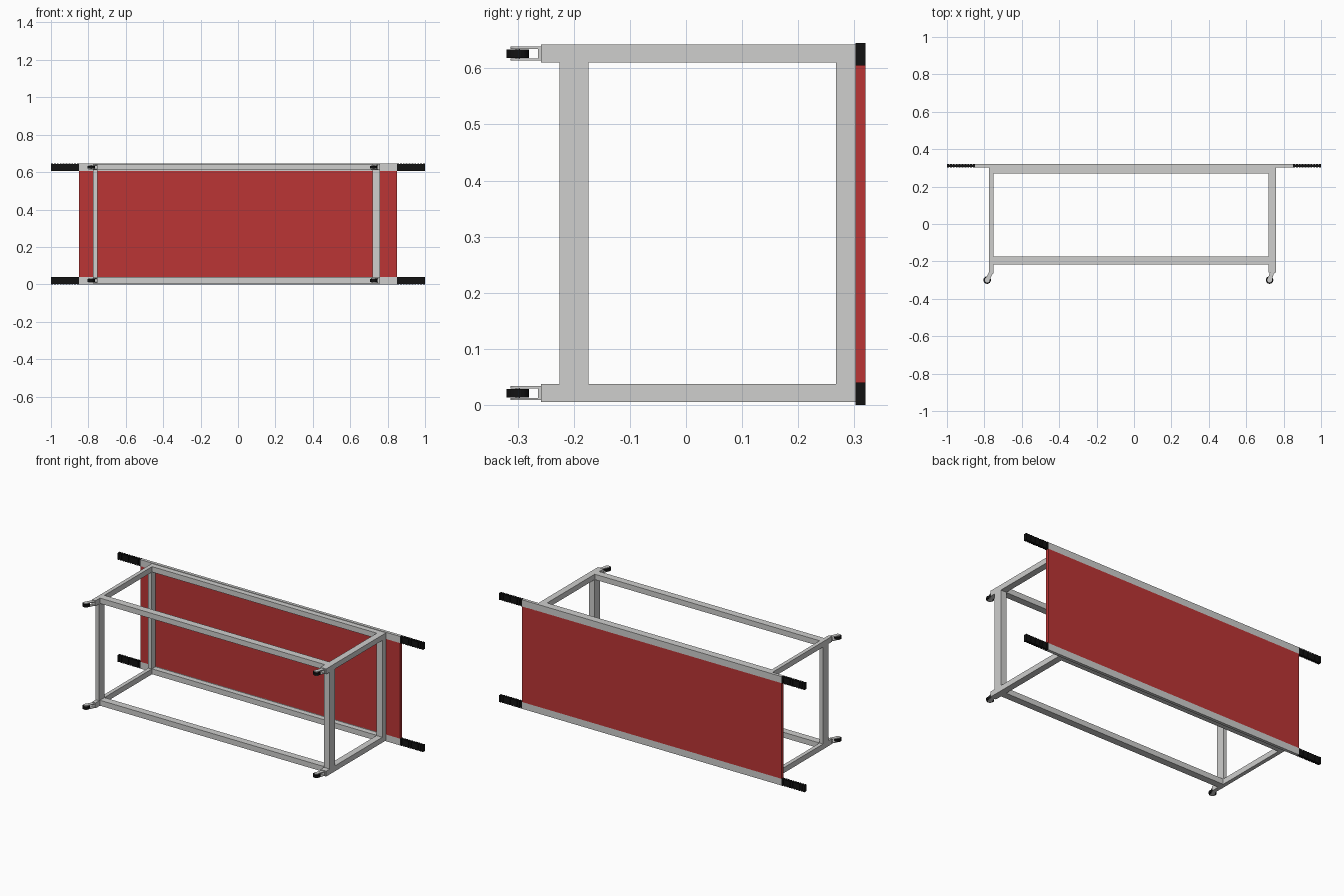
import bpy
import bmesh
import math
from mathutils import Vector, Matrix

cube = bpy.data.objects.get("Cube")
if cube:
    bpy.data.objects.remove(cube, do_unlink=True)


def material(name, rgb):
    mat = bpy.data.materials.new(name)
    mat.use_nodes = True
    mat.diffuse_color = (*rgb, 1)
    mat.node_tree.nodes["Principled BSDF"].inputs["Base Color"].default_value = (*rgb, 1)
    return mat


METAL = material("light grey metal", (0.62, 0.62, 0.61))
RED = material("red canvas", (0.5, 0.035, 0.035))
BLACK = material("black rubber", (0.006, 0.006, 0.006))


def finish(name, bm, mat):
    bmesh.ops.recalc_face_normals(bm, faces=bm.faces)
    mesh = bpy.data.meshes.new(name)
    bm.to_mesh(mesh)
    bm.free()
    mesh.materials.append(mat)
    obj = bpy.data.objects.new(name, mesh)
    bpy.context.collection.objects.link(obj)


def add_box(bm, x, y, z):
    """Box from (low, high) spans along each axis."""
    spans = (x, y, z)
    mid = Vector([(a + b) / 2 for a, b in spans])
    size = Vector([b - a for a, b in spans])
    bmesh.ops.create_cube(bm, size=1, matrix=Matrix.Translation(mid) @ Matrix.Diagonal(size).to_4x4())


def box(name, x, y, z, mat):
    bm = bmesh.new()
    add_box(bm, x, y, z)
    finish(name, bm, mat)


def add_disc(bm, x, y, z, radius, depth):
    bmesh.ops.create_cone(bm, cap_ends=True, segments=20, radius1=radius, radius2=radius,
                          depth=depth, matrix=Matrix.Translation((x, y, z)))


def add_slanted_plate(bm, start, end, half_width, z, thick):
    """Thin fork arm running from start to end in the xy plane."""
    a, b = Vector(start), Vector(end)
    d = b - a
    mid = (a + b) / 2
    bmesh.ops.create_cube(bm, size=1, matrix=Matrix.Translation((mid.x, mid.y, z))
                          @ Matrix.Rotation(math.atan2(d.y, d.x), 4, "Z")
                          @ Matrix.Diagonal((d.length, 2 * half_width, thick, 1)))


# Canvas
box("canvas", (-0.85, 0.85), (0.302, 0.32), (0.04, 0.606), RED)

ENDS = {"right": (-0.775, -0.752), "left": (0.72, 0.758)}
LEVELS = {"lower": (0.005, 0.037), "upper": (0.61, 0.642)}

for level, z in LEVELS.items():
    # Carrying poles with ribbed grips
    pole_z = (0.0, 0.04) if level == "lower" else (0.605, 0.645)
    box(level + "_pole", (-0.85, 0.85), (0.302, 0.32), pole_z, METAL)
    for side, s in (("left", 1), ("right", -1)):
        bm = bmesh.new()
        add_box(bm, sorted((s * 0.85, s)), (0.304, 0.318), (pole_z[0] + 0.002, pole_z[1] - 0.002))
        for i in range(10):
            x = s * (0.855 + i * 0.0155)
            add_box(bm, (x - 0.005, x + 0.005), (0.302, 0.32), pole_z)
        finish(f"{level}_{side}_grip", bm, BLACK)

    # Long rails
    box(level + "_back_rail", (-0.76, 0.74), (0.27, 0.304), z, METAL)
    box(level + "_front_rail", (-0.76, 0.74), (-0.217, -0.175), z, METAL)

    for side, x in ENDS.items():
        # Legs
        box(f"{level}_{side}_leg", x, (-0.258, 0.304), z, METAL)

        # Caster fork and wheel
        cx, cz = sum(x) / 2, sum(z) / 2
        wx = -0.785 if side == "right" else 0.725
        wy = -0.3
        bm = bmesh.new()
        for dz in (-0.0105, 0.0105):
            add_slanted_plate(bm, (cx, -0.258), (wx, wy), 0.011, cz + dz, 0.004)
            add_disc(bm, wx, wy, cz + dz, 0.013, 0.004)
        add_disc(bm, wx, wy, cz, 0.004, 0.022)
        add_box(bm, (cx - 0.012, cx + 0.012), (-0.264, -0.256), (cz - 0.0125, cz + 0.0125))
        finish(f"{level}_{side}_caster_fork", bm, METAL)
        bm = bmesh.new()
        add_disc(bm, wx, wy, cz, 0.02, 0.015)
        finish(f"{level}_{side}_caster_wheel", bm, BLACK)

# Cross posts joining the two sides
for side, x in ENDS.items():
    box(side + "_front_post", x, (-0.225, -0.174), (0.02, 0.627), METAL)
    box(side + "_back_post", x, (0.267, 0.304), (0.02, 0.627), METAL)
